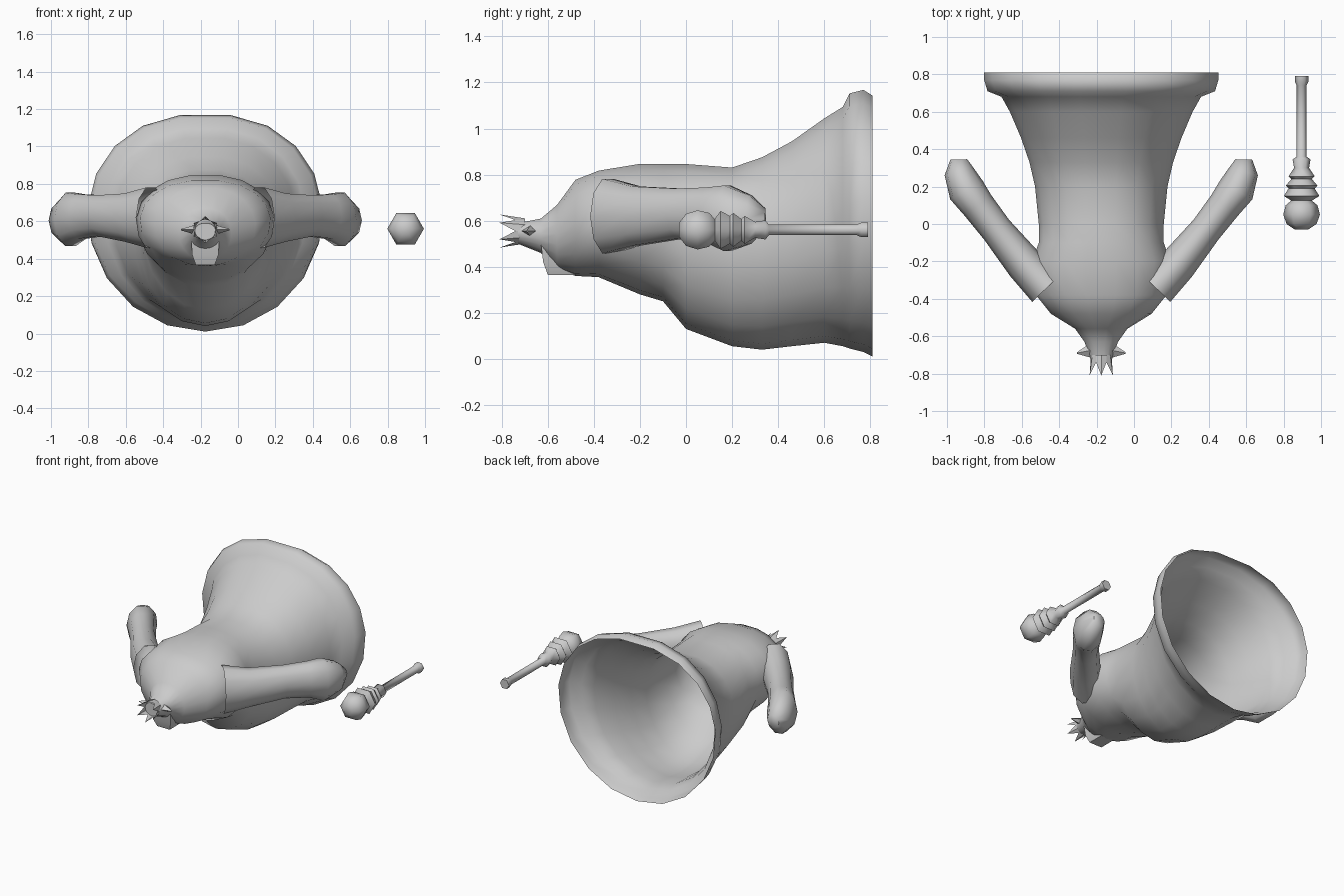
import bpy, bmesh, math
from mathutils import Vector

if "Cube" in bpy.data.objects:
    bpy.data.objects.remove(bpy.data.objects["Cube"])

CX = -0.175  # symmetry plane of the figure

clay = bpy.data.materials.new("plain_grey")
clay.use_nodes = True
GREY = (0.6, 0.6, 0.6, 1)
clay.diffuse_color = GREY
clay.node_tree.nodes["Principled BSDF"].inputs["Base Color"].default_value = GREY


def finish(name, bm, angle=60):
    bmesh.ops.recalc_face_normals(bm, faces=bm.faces)
    mesh = bpy.data.meshes.new(name)
    bm.to_mesh(mesh)
    bm.free()
    mesh.materials.append(clay)
    ob = bpy.data.objects.new(name, mesh)
    bpy.context.collection.objects.link(ob)
    bpy.ops.object.select_all(action="DESELECT")
    ob.select_set(True)
    bpy.context.view_layer.objects.active = ob
    if angle:
        bpy.ops.object.shade_smooth_by_angle(angle=math.radians(angle))
    return ob


def loft(name, rings, cap_start=True, cap_end=True, angle=60):
    bm = bmesh.new()
    loops = [[bm.verts.new(p) for p in ring] for ring in rings]
    for a, b in zip(loops, loops[1:]):
        for i in range(len(a)):
            j = (i + 1) % len(a)
            bm.faces.new((a[i], a[j], b[j], b[i]))
    if cap_start:
        bm.faces.new(loops[0])
    if cap_end:
        bm.faces.new(loops[-1])
    return finish(name, bm, angle)


def circle(n, start=0.0):
    for i in range(n):
        t = start + math.tau * i / n
        yield math.cos(t), math.sin(t)


# Head, torso and flared hollow skirt: y, half width, widest z, top z, bottom z
sections = [
    (-.73, .055, .55, .59, .50), (-.63, .09, .54, .61, .46),
    (-.56, .14, .53, .67, .39), (-.48, .27, .57, .78, .36),
    (-.38, .35, .6, .82, .355), (-.2, .37, .6, .85, .28),
    (-.1, .335, .58, .85, .25), (0, .335, .55, .85, .13),
    (.2, .355, .5, .835, .055), (.33, .385, .52, .88, .04),
    (.46, .43, .55, .95, .055), (.6, .49, .6, 1.05, .07),
    (.68, .535, .62, 1.1, .055), (.71, .61, .63, 1.16, .045),
    (.77, .628, .64, 1.175, .03), (.81, .628, .64, 1.15, .01),
]
rings = []
for y, w, mid, top, bottom in sections:
    ring = []
    for c, s in circle(19, -math.pi / 2):
        if s > 0:  # shoulders and back are a little squarer than the belly
            c = math.copysign(abs(c) ** .85, c)
        ring.append((CX + w * c, y, mid + s * (top - mid if s > 0 else mid - bottom)))
    rings.append(ring)
loft("body", rings, cap_end=False)

# Arms: offset x, y, z, half thickness, half height
arm_path = [
    (.29, -.34, .62, .11, .17), (.41, -.215, .62, .1, .135),
    (.56, -.03, .63, .085, .115), (.66, .1, .625, .09, .125),
    (.72, .18, .61, .1, .15), (.76, .28, .605, .08, .11),
    (.762, .345, .61, .045, .045),
]
for side, label in ((1, "left"), (-1, "right")):
    rings = []
    for i, (x, y, z, thick, high) in enumerate(arm_path):
        a, b = arm_path[max(i - 1, 0)], arm_path[min(i + 1, len(arm_path) - 1)]
        along = Vector((b[0] - a[0], b[1] - a[1])).normalized()
        rings.append([(CX + side * (x + along.y * thick * c),
                       y - along.x * thick * c, z + high * s)
                      for c, s in circle(10)])
    loft(label + "_arm", rings, cap_start=False)

# Chin block under the head: z, half width, front y, back y
chin = [(.5, .075, -.63, -.46), (.42, .07, -.62, -.46), (.365, .05, -.6, -.48)]
loft("chin", [[(CX - w, f, z), (CX + w, f, z), (CX + w, b, z), (CX - w, b, z)]
              for z, w, f, b in chin], angle=30)

# Pointed ears, flattened four-sided cones
for side, label in ((1, "left"), (-1, "right")):
    base = [(CX + side * .055, -.675 + .04 * c, .555 + .025 * s) for c, s in circle(4)]
    tip = [(CX + side * .13, -.69 + .004 * c, .555 + .004 * s) for c, s in circle(4)]
    loft(label + "_ear", [base, tip], angle=0)

# Crown: a band whose front edge zigzags into flared points
crown_rings = []
for step in range(2):
    ring = []
    for i, (c, s) in enumerate(circle(12, math.pi / 2)):
        point = step and i % 2 == 0
        r = .072 if point else .055
        y = -.81 if point else (-.74 if step else -.70)
        ring.append((CX + r * c, y, .555 + r * s))
    crown_rings.append(ring)
loft("crown", crown_rings, cap_start=False, cap_end=False, angle=0)

# Sceptre lying beside the figure, six-sided: y, radius
profile = [
    (-.03, .035), (0, .08), (.05, .098), (.1, .085), (.125, .055),
    (.15, .095), (.19, .07), (.205, .085), (.24, .055), (.255, .07),
    (.3, .04), (.345, .048), (.36, .026), (.74, .026), (.76, .036), (.79, .036),
]
loft("sceptre", [[(.896 + r * c, y, .56 + r * s) for c, s in circle(6)]
                 for y, r in profile], angle=65)
